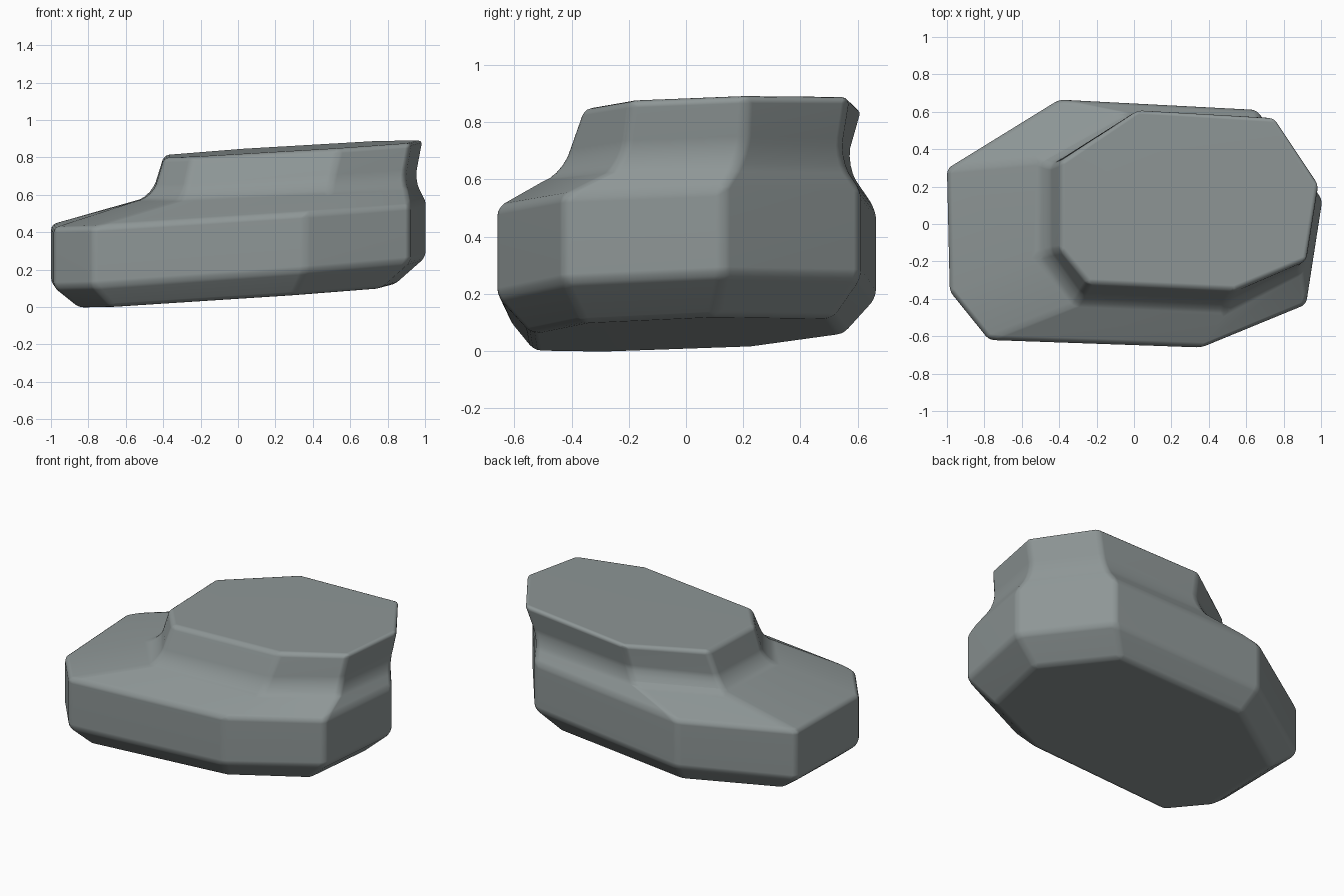
import bpy, bmesh

if "Cube" in bpy.data.objects:
    bpy.data.objects.remove(bpy.data.objects["Cube"])

# outlines (x, y), counter-clockwise, eight corners each
base = [(-.85, .24), (-.36, .55), (.53, .51), (.84, .1), (.76, -.36), (.3, -.54), (-.67, -.53), (-.85, -.3)]
wide = [(-1.0, .295), (-.40, .665), (.655, .61), (1.007, .13), (.92, -.43), (.36, -.66), (-.775, -.62), (-.985, -.36)]
neck = [(-.46, .31), (0, .565), (.69, .535), (.945, .2), (.885, -.22), (.49, -.42), (-.29, -.39), (-.46, -.15)]
top = [(-.395, .335), (.02, .615), (.755, .57), (.99, .21), (.925, -.195), (.54, -.355), (-.245, -.32), (-.395, -.14)]

# each layer is a tilted plane: outline, height at centre, slope in x, slope in y
layers = [(base, .062, .065, .035), (wide, .19, .073, .035), (wide, .498, .065, .03),
          (neck, .625, .06, .03), (top, .827, .06, .03)]

bm = bmesh.new()
rings = [[bm.verts.new((x, y, h + sx * x + sy * y)) for x, y in pts] for pts, h, sx, sy in layers]
for a, b in zip(rings, rings[1:]):
    for i in range(8):
        j = (i + 1) % 8
        bm.faces.new((a[i], a[j], b[j], b[i]))
bm.faces.new(rings[0])
bm.faces.new(rings[-1])
bmesh.ops.recalc_face_normals(bm, faces=bm.faces[:])

# soft hollow between the boulder and its upper block
crease = [bm.edges.get((rings[3][i], rings[3][(i + 1) % 8])) for i in range(8)]
bmesh.ops.bevel(bm, geom=crease, offset=.065, offset_type='OFFSET', segments=4, profile=.5, affect='EDGES')

mesh = bpy.data.meshes.new("stepped_rock")
bm.to_mesh(mesh)
bm.free()
rock = bpy.data.objects.new("stepped_rock", mesh)
bpy.context.collection.objects.link(rock)

# stone colour
stone = bpy.data.materials.new("grey_stone")
stone.diffuse_color = (.27, .305, .305, 1)
stone.use_nodes = True
stone.node_tree.nodes["Principled BSDF"].inputs["Base Color"].default_value = stone.diffuse_color
mesh.materials.append(stone)

# worn edges and smooth shading
for p in mesh.polygons:
    p.use_smooth = True
bev = rock.modifiers.new("worn_edges", 'BEVEL')
bev.width = .03
bev.segments = 3
bev.limit_method = 'ANGLE'
bev.angle_limit = .3
wn = rock.modifiers.new("flat_faces", 'WEIGHTED_NORMAL')
wn.keep_sharp = True
